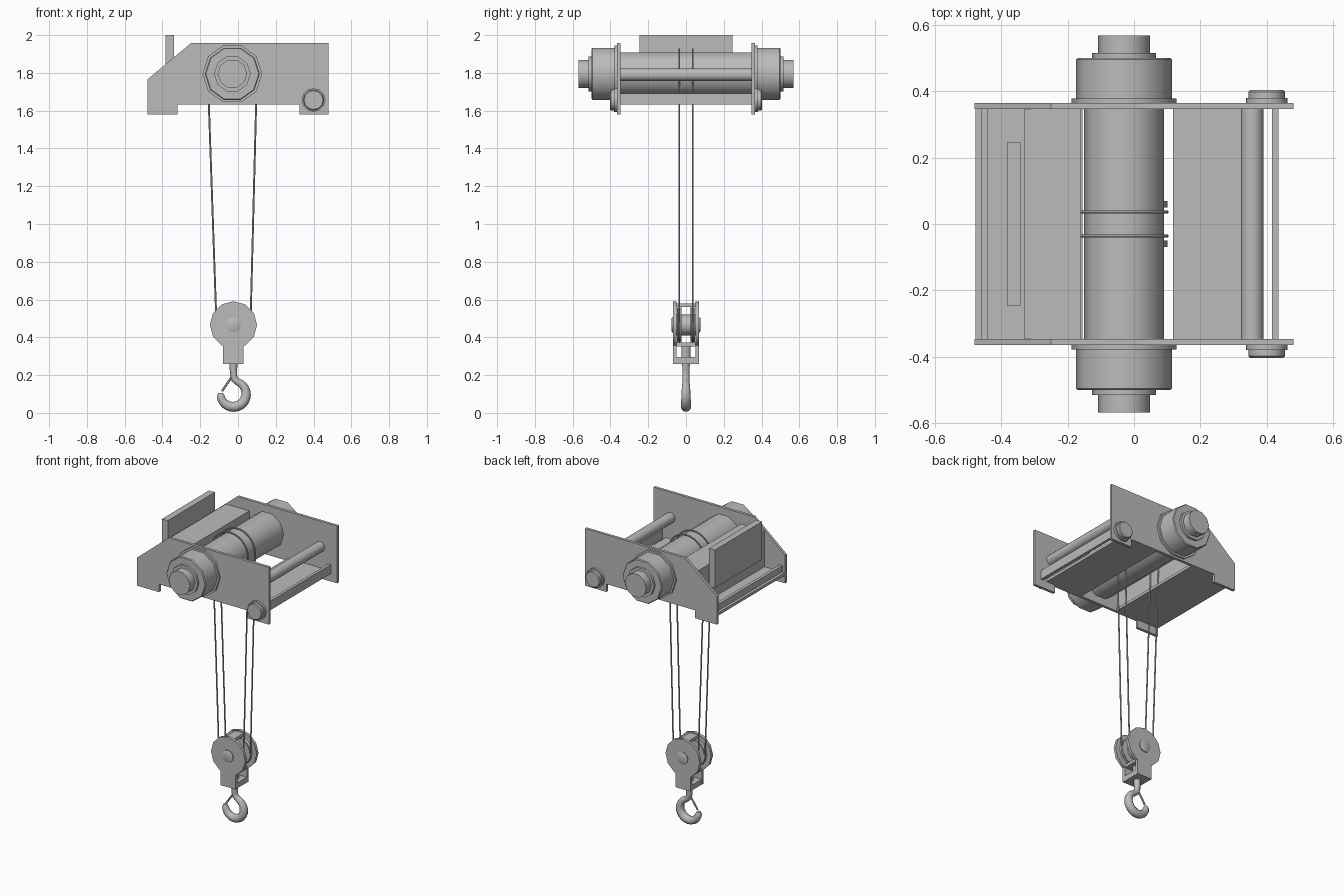
import bpy, bmesh, math
from mathutils import Matrix, Vector

if "Cube" in bpy.data.objects:
    bpy.data.objects.remove(bpy.data.objects["Cube"], do_unlink=True)

steel = bpy.data.materials.new("plain_grey_steel")
GREY = (0.5, 0.5, 0.5, 1)
steel.diffuse_color = GREY
steel.use_nodes = True
steel.node_tree.nodes["Principled BSDF"].inputs["Base Color"].default_value = GREY

DRUM_X, DRUM_Z = -0.03, 1.795
BLOCK_X, BLOCK_Z = -0.024, 0.466


def finish(name, bm, smooth=False):
    bmesh.ops.recalc_face_normals(bm, faces=bm.faces)
    mesh = bpy.data.meshes.new(name)
    bm.to_mesh(mesh)
    bm.free()
    mesh.materials.append(steel)
    obj = bpy.data.objects.new(name, mesh)
    bpy.context.collection.objects.link(obj)
    if smooth:
        bpy.ops.object.select_all(action="DESELECT")
        obj.select_set(True)
        bpy.context.view_layer.objects.active = obj
        bpy.ops.object.shade_smooth_by_angle(angle=math.radians(40))
    return obj


def box(name, x, y, z):
    """Box from its (low, high) limits on each axis."""
    bm = bmesh.new()
    bmesh.ops.create_cube(bm, size=1)
    for v in bm.verts:
        v.co = [lo + (hi - lo) * (c + 0.5) for c, (lo, hi) in zip(v.co, (x, y, z))]
    return finish(name, bm)


def prism(name, outline, y0, y1):
    """Extrude an x-z outline along y."""
    bm = bmesh.new()
    face = bm.faces.new([bm.verts.new((x, y0, z)) for x, z in outline])
    new = bmesh.ops.extrude_face_region(bm, geom=[face])["geom"]
    bmesh.ops.translate(bm, vec=(0, y1 - y0, 0),
                        verts=[v for v in new if isinstance(v, bmesh.types.BMVert)])
    return finish(name, bm)


def turned(name, x, z, profile, sides=10):
    """Solid turned about a y axis from (y, radius) points."""
    bm = bmesh.new()
    rings = []
    for y, r in profile:
        rings.append([bm.verts.new((x + r * math.cos(a), y, z + r * math.sin(a)))
                      for a in (math.tau * i / sides for i in range(sides))])
    for a, b in zip(rings, rings[1:]):
        for i in range(sides):
            j = (i + 1) % sides
            bm.faces.new((a[i], a[j], b[j], b[i]))
    bm.faces.new(rings[0])
    bm.faces.new(rings[-1])
    return finish(name, bm, True)


def tube(name, points, radii, closed=False, sides=8):
    """Round section swept along a path lying in an x-z plane."""
    bm = bmesh.new()
    pts = [Vector(p) for p in points]
    n, rings = len(pts), []
    for i, p in enumerate(pts):
        before = pts[i - 1] if i or closed else p
        after = pts[(i + 1) % n] if i < n - 1 or closed else p
        side = Vector((0, 1, 0))
        out = side.cross((after - before).normalized())
        rings.append([bm.verts.new(p + radii[i] * (math.cos(a) * out + math.sin(a) * side))
                      for a in (math.tau * k / sides for k in range(sides))])
    for i in range(n if closed else n - 1):
        a, b = rings[i], rings[(i + 1) % n]
        for k in range(sides):
            j = (k + 1) % sides
            bm.faces.new((a[k], a[j], b[j], b[k]))
    if not closed:
        bm.faces.new(rings[0])
        bm.faces.new(rings[-1])
    return finish(name, bm, True)


def arc(cx, y, cz, r, start, end, steps):
    angles = [math.radians(start + (end - start) * i / steps) for i in range(steps + 1)]
    return [(cx + r * math.cos(a), y, cz + r * math.sin(a)) for a in angles]


# Trolley frame: side plates with sloped shoulder and two feet
plate = [(-0.48, 1.58), (-0.32, 1.58), (-0.32, 1.632), (0.325, 1.632), (0.325, 1.58),
         (0.48, 1.58), (0.48, 1.957), (-0.25, 1.957), (-0.48, 1.765)]
for s, label in ((-1, "front"), (1, "back")):
    prism(label + "_side_plate", plate, s * 0.347, s * 0.365)
    # Stepped bearing housing on the drum axis
    turned(label + "_drum_bearing", DRUM_X, DRUM_Z,
           [(s * y, r) for y, r in ((0.36, 0.158), (0.378, 0.158), (0.378, 0.145),
                                    (0.495, 0.145), (0.5, 0.14), (0.5, 0.097), (0.515, 0.097),
                                    (0.515, 0.078), (0.568, 0.078))])
    turned(label + "_axle_cap", 0.4, 1.656,
           [(s * y, r) for y, r in ((0.36, 0.063), (0.38, 0.063), (0.38, 0.055),
                                    (0.398, 0.055), (0.403, 0.05))], 12)

# Decks, cross beams, gear box and panel between the plates
IN = (-0.35, 0.35)
box("left_deck", (0.118, 0.39), IN, (1.632, 1.65))
box("right_deck", (-0.478, -0.155), IN, (1.632, 1.65))
box("left_cross_strip", (0.416, 0.435), IN, (1.632, 1.692))
box("right_cross_strip", (-0.46, -0.44), IN, (1.632, 1.692))
box("machinery_box", (-0.33, -0.16), (-0.346, 0.346), (1.64, 1.887))
box("upright_panel", (-0.383, -0.34), (-0.245, 0.245), (1.75, 2.0))
turned("tie_rod", 0.356, 1.79, [(-0.35, 0.034), (0.35, 0.034)], 12)

# Winding drum
turned("winding_drum", DRUM_X, DRUM_Z, [(-0.36, 0.12), (0.36, 0.12)])

# Two rope loops running over the drum and under the sheaves
for s, label in ((-1, "front"), (1, "back")):
    y = s * 0.036
    path = arc(DRUM_X, y, DRUM_Z, 0.13, 0, 180, 14) + arc(BLOCK_X, y, BLOCK_Z, 0.09, 180, 360, 12)
    tube(label + "_rope", path, [0.005] * len(path), True, 6)

    # Hook block cheeks, straps and grooved sheaves
    turned(label + "_block_cheek", BLOCK_X, BLOCK_Z,
           [(s * 0.05, 0.125), (s * 0.069, 0.125)], 12)
    box(label + "_block_strap", (-0.08, 0.03), sorted((s * 0.05, s * 0.069)), (0.26, 0.42))
    turned(label + "_sheave", BLOCK_X, BLOCK_Z,
           [(s * d, r) for d, r in ((0.024, 0.095), (0.032, 0.086), (0.04, 0.086), (0.048, 0.095))], 16)

turned("block_pin", BLOCK_X, BLOCK_Z,
       [(-0.078, 0.03), (-0.074, 0.04), (0.074, 0.04), (0.078, 0.03)], 12)
turned("sheave_hub", BLOCK_X, BLOCK_Z, [(-0.05, 0.055), (0.05, 0.055)], 12)
box("block_top_spacer", (-0.055, 0.007), (-0.052, 0.052), (0.56, 0.58))
box("block_middle_spacer", (-0.079, 0.029), (-0.052, 0.052), (0.352, 0.372))
box("block_base", (-0.079, 0.029), (-0.052, 0.052), (0.26, 0.295))

# Hook with swelling bowl, shank, nut and safety latch
bowl = arc(BLOCK_X - 0.001, 0, 0.1, 0.068, 68, -185, 18)
shank = [(BLOCK_X, 0, z) for z in (0.36, 0.3, 0.24, 0.2)] + [(-0.018, 0, 0.178)]
swell = [0.019 + 0.008 * math.sin(math.pi * i / 18) for i in range(19)]
swell[-1] = 0.012
tube("lifting_hook", shank + bowl, [0.026, 0.026, 0.02, 0.019, 0.019] + swell, False, 10)
tube("hook_latch", [(-0.03, 0, 0.195), (-0.085, 0, 0.115)], [0.006, 0.006], False, 6)
